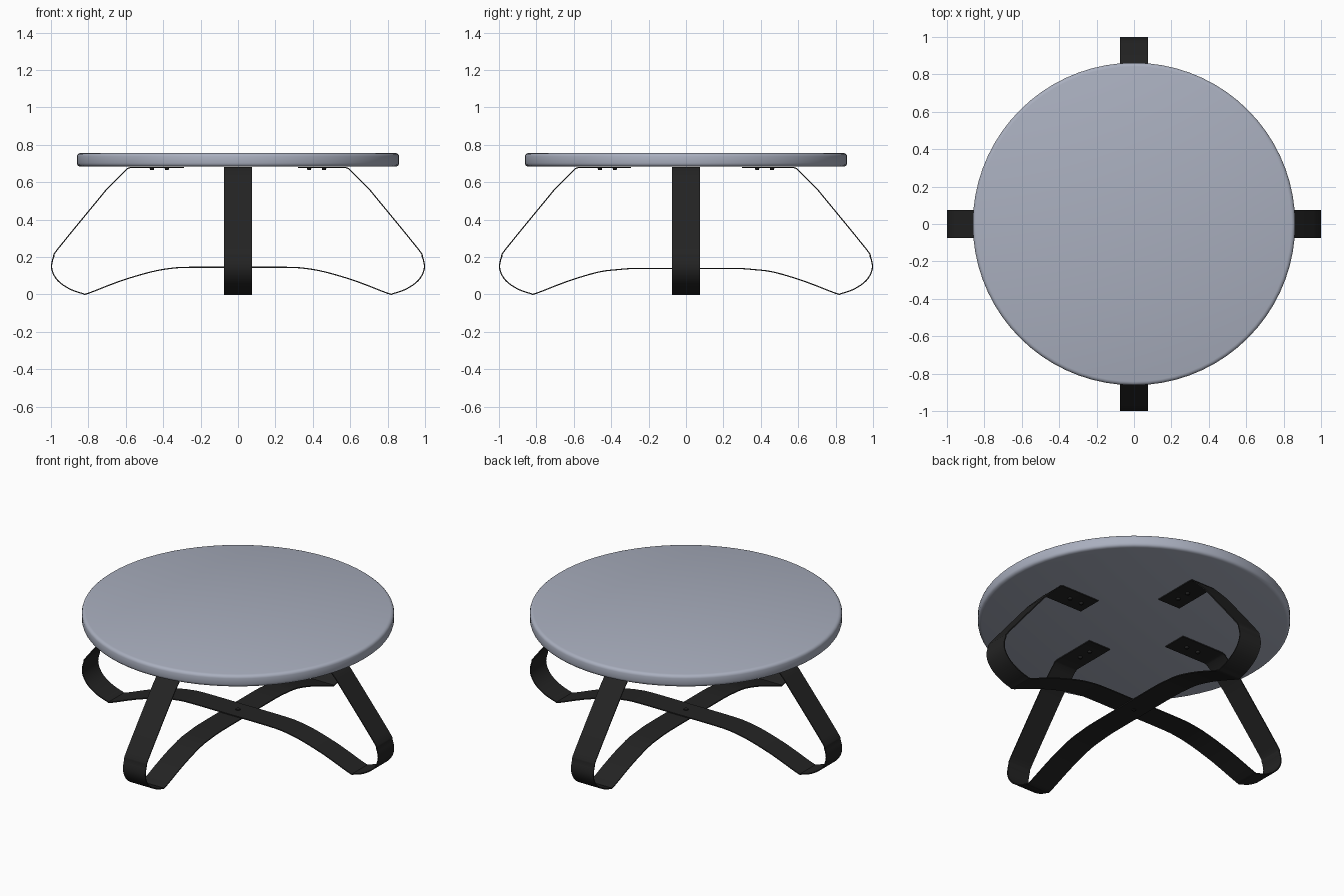
import bpy, bmesh, math
from mathutils import Vector, Matrix

if "Cube" in bpy.data.objects:
    bpy.data.objects.remove(bpy.data.objects["Cube"])


def material(name, rgb):
    m = bpy.data.materials.new(name)
    m.diffuse_color = (*rgb, 1)
    m.use_nodes = True
    m.node_tree.nodes["Principled BSDF"].inputs["Base Color"].default_value = m.diffuse_color
    return m


GREY = material("blue grey top", (0.40, 0.43, 0.52))
BLACK = material("black metal", (0.017, 0.017, 0.017))


def finish(name, bm, mat, angle=40):
    bmesh.ops.recalc_face_normals(bm, faces=bm.faces)
    me = bpy.data.meshes.new(name)
    bm.to_mesh(me)
    bm.free()
    me.materials.append(mat)
    ob = bpy.data.objects.new(name, me)
    bpy.context.collection.objects.link(ob)
    bpy.ops.object.select_all(action='DESELECT')
    bpy.context.view_layer.objects.active = ob
    ob.select_set(True)
    bpy.ops.object.shade_smooth_by_angle(angle=math.radians(angle))
    return ob


def smooth_path(pts, n=3):
    """Catmull-Rom curve through the points."""
    p = [Vector(q) for q in pts]
    p = [2 * p[0] - p[1]] + p + [2 * p[-1] - p[-2]]
    out = []
    for a, b, c, d in zip(p, p[1:], p[2:], p[3:]):
        for i in range(n):
            t = i / n
            out.append(0.5 * (2 * b + (c - a) * t + (2 * a - 5 * b + 4 * c - d) * t * t
                              + (3 * b - a - 3 * c + d) * t ** 3))
    return out + [p[-2]]


# Table top: lathed disc with a rounded rim
profile = [(0, .683), (.842, .683), (.852, .686), (.859, .692), (.862, .702),
           (.862, .738), (.859, .747), (.852, .753), (.842, .756), (0, .757)]
bm = bmesh.new()
vs = [bm.verts.new((x, 0, z)) for x, z in profile]
es = [bm.edges.new(e) for e in zip(vs, vs[1:])]
bmesh.ops.spin(bm, geom=vs + es, cent=(0, 0, 0), axis=(0, 0, 1), angle=2 * math.pi, steps=72)
bmesh.ops.remove_doubles(bm, verts=bm.verts, dist=1e-4)
finish("table_top", bm, GREY, 60)


# Bent strap: mounting pad, slanted leg, rounded foot, arched bridge, mirrored
def strap(name, turn, mid_z, ends):
    curve = smooth_path([(.62, .645), (.70, .563), (.735, .522), (.96, .247), (.985, .203),
                         (.997, .15), (.985, .105), (.952, .063), (.893, .026), (.83, .005),
                         (.80, .006), (.631, .071), (.47, .119), (.36, mid_z - .006),
                         (.26, mid_z), (0, mid_z)])
    curve = [Vector(q) for q in ((.575, .679), (.59, .673))] + curve
    left = [Vector((ends[0], .679))] + curve
    right = [Vector((ends[1], .679))] + curve
    path = [Vector((-q.x, q.y)) for q in left] + right[-2::-1]
    t = .003
    bm = bmesh.new()
    rings = []
    for i, q in enumerate(path):
        d = (path[min(i + 1, len(path) - 1)] - path[max(i - 1, 0)]).normalized()
        n = Vector((-d.y, d.x)) * t
        rings.append([bm.verts.new((q.x + s * n.x, y, q.y + s * n.y))
                      for s, y in ((1, -.075), (1, .075), (-1, .075), (-1, -.075))])
    for a, b in zip(rings, rings[1:]):
        for k in range(4):
            bm.faces.new((a[k], a[(k + 1) % 4], b[(k + 1) % 4], b[k]))
    bm.faces.new(rings[0])
    bm.faces.new(rings[-1])
    bm.transform(Matrix.Rotation(turn, 4, 'Z'))
    finish(name, bm, BLACK)


strap("side_leg_strap", 0, .145, (.29, .32))
strap("front_back_leg_strap", math.pi / 2, .139, (.295, .30))


# Screws under the mounting pads, and the bolt joining the straps
def disc(bm, x, y, z, r, h):
    bmesh.ops.create_cone(bm, cap_ends=True, segments=16, radius1=r * .7, radius2=r,
                          depth=h, matrix=Matrix.Translation((x, y, z)))


bm = bmesh.new()
for k in range(4):
    a = k * math.pi / 2
    for r in (.38, .46):
        disc(bm, r * math.cos(a), r * math.sin(a), .671, .013, .012)
finish("pad_screws", bm, BLACK)

bm = bmesh.new()
disc(bm, 0, 0, .142, .014, .022)
finish("centre_bolt", bm, BLACK)
